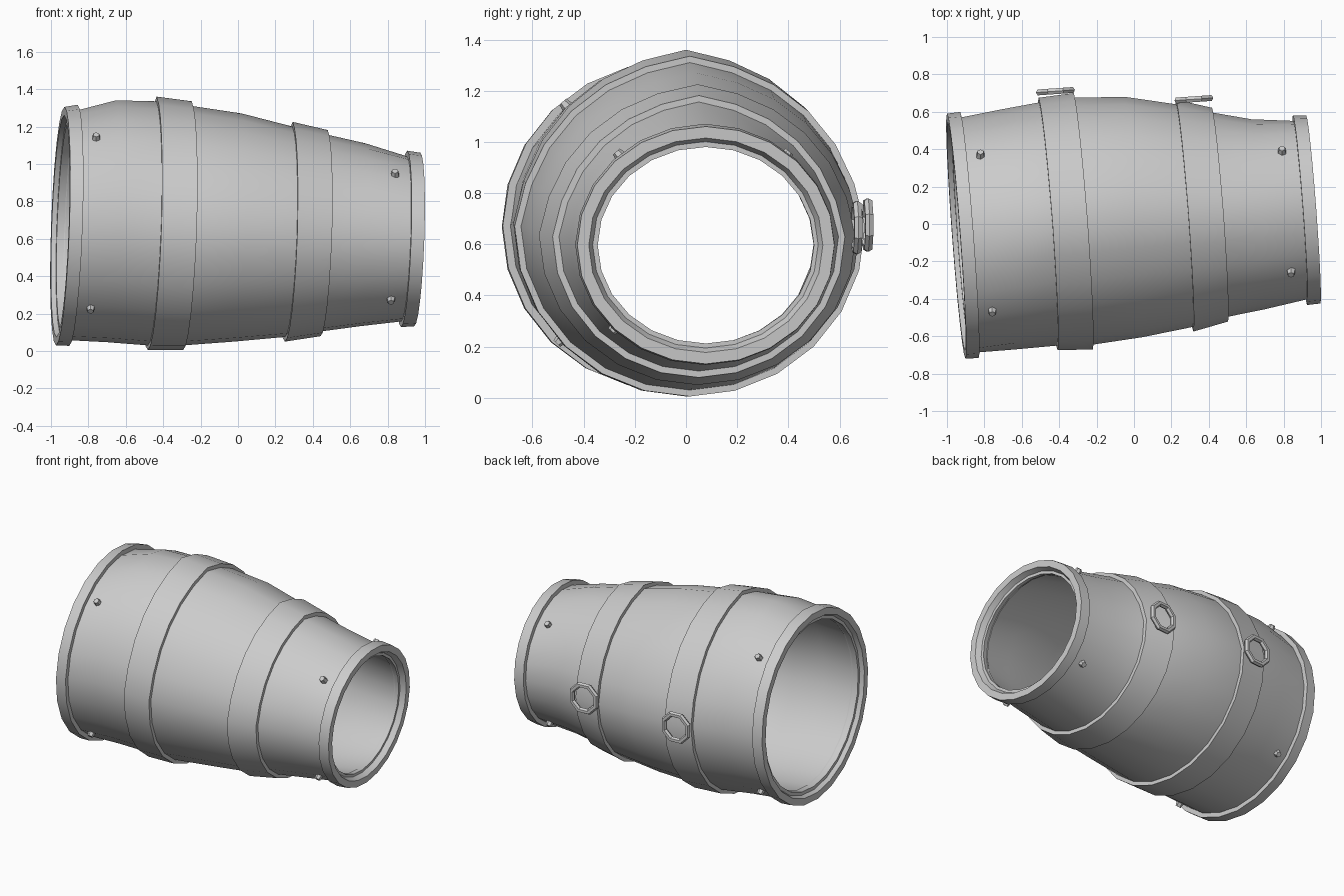
import bpy, bmesh
from math import sin, cos, radians, pi
from mathutils import Vector, Matrix

if "Cube" in bpy.data.objects:
    bpy.data.objects.remove(bpy.data.objects["Cube"])

SIDES = 24
steel = bpy.data.materials.new("light_grey_metal")
steel.use_nodes = True
steel.diffuse_color = (0.6, 0.6, 0.6, 1)
steel.node_tree.nodes["Principled BSDF"].inputs["Base Color"].default_value = (0.6, 0.6, 0.6, 1)

# Sleeve cross-sections: station, back/front limits, bottom/top limits, ridge strength
SECTIONS = [
    (-0.93, -0.69, 0.56, 0.06, 1.275, 0),
    (-0.68, -0.67, 0.61, 0.047, 1.34, 0.7),
    (-0.46, -0.65, 0.65, 0.03, 1.335, 1),
    (-0.27, -0.645, 0.675, 0.03, 1.31, 1),
    (0.0, -0.605, 0.68, 0.05, 1.27, 1),
    (0.275, -0.55, 0.64, 0.075, 1.2, 1),
    (0.47, -0.495, 0.595, 0.105, 1.155, 1),
    (0.67, -0.455, 0.56, 0.132, 1.11, 0.8),
    (0.93, -0.395, 0.55, 0.162, 1.03, 0),
]


def section(x):
    """Interpolated cross-section limits at a station along the sleeve."""
    x = min(max(x, SECTIONS[0][0]), SECTIONS[-1][0])
    for a, b in zip(SECTIONS, SECTIONS[1:]):
        if x <= b[0]:
            t = (x - a[0]) / (b[0] - a[0])
            return [p + (q - p) * t for p, q in zip(a[1:], b[1:])]


def point(x, angle, offset):
    """Point on the slanted sleeve surface; the angle runs from the top."""
    y0, y1, z0, z1, ridge = section(x)
    s, c = sin(angle), cos(angle)
    squash = 1
    if c > 0.001:
        squash -= 0.045 * ridge * abs(sin(2 * angle)) ** 0.6
    y = (y0 + y1) / 2 + ((y1 - y0) / 2 * squash + offset) * s
    z = (z0 + z1) / 2 + ((z1 - z0) / 2 * squash + offset) * c
    return Vector((x - 0.075 * y + 0.035 * (z - 0.65), y, z))


def finish(name, bm, sharp=45):
    bmesh.ops.recalc_face_normals(bm, faces=bm.faces)
    for f in bm.faces:
        f.smooth = True
    for e in bm.edges:
        e.smooth = e.calc_face_angle(0) < radians(sharp)
    mesh = bpy.data.meshes.new(name)
    bm.to_mesh(mesh)
    bm.free()
    mesh.materials.append(steel)
    obj = bpy.data.objects.new(name, mesh)
    bpy.context.collection.objects.link(obj)
    return obj


def hoop(name, profile):
    """Closed profile of (station, offset) pairs swept round the sleeve."""
    bm = bmesh.new()
    rings = [[bm.verts.new(point(x, 2 * pi * i / SIDES, off)) for i in range(SIDES)]
             for x, off in profile]
    for k, ring in enumerate(rings):
        nxt = rings[(k + 1) % len(rings)]
        for i in range(SIDES):
            j = (i + 1) % SIDES
            bm.faces.new((ring[i], ring[j], nxt[j], nxt[i]))
    return finish(name, bm)


# Thick tapered sleeve
stations = [s[0] for s in SECTIONS]
hoop("sleeve", [(x, 0) for x in stations] + [(x, -0.05) for x in reversed(stations)])

# Raised bands
for name, a, b in (("wide_band", -0.46, -0.27), ("narrow_band", 0.275, 0.465)):
    hoop(name, [(a, -0.02), (a, 0.025), (b, 0.025), (b, -0.02)])

# End rims with a bevelled mouth
for name, inner, outer in (("right_rim", -0.885, -0.956), ("left_rim", 0.895, 0.966)):
    hoop(name, [(inner, -0.053), (inner, 0.03), (outer, 0.03), (outer, -0.015)])

# Rivets near both ends
for end, x in (("right", -0.81), ("left", 0.81)):
    for n, deg in enumerate((42, 136, -136, -42)):
        a = radians(deg)
        out = Vector((0, sin(a), cos(a)))
        turn = out.to_track_quat('Z', 'Y').to_matrix().to_4x4()
        bm = bmesh.new()
        bmesh.ops.create_cone(bm, cap_ends=True, segments=6, radius1=0.029, radius2=0.018,
                              depth=0.05, matrix=Matrix.Translation(point(x, a, 0)) @ turn)
        finish(f"{end}_rivet_{n + 1}", bm, 20)

# Octagonal strap rings on the back
for name, loc in (("wide_strap_ring", (-0.42, 0.71, 0.675)),
                  ("narrow_strap_ring", (0.32, 0.667, 0.665))):
    bm = bmesh.new()
    place = Matrix.Translation(loc) @ Matrix.Rotation(radians(4), 4, 'Z')
    loops = []
    for i in range(8):
        a = 2 * pi * (i + 0.5) / 8
        loops.append([])
        for j in range(6):
            b = 2 * pi * j / 6
            r = 0.094 + 0.019 * cos(b)
            loops[-1].append(bm.verts.new(place @ Vector((r * cos(a), 0.018 * sin(b), r * sin(a)))))
    for i in range(8):
        p, q = loops[i], loops[(i + 1) % 8]
        for j in range(6):
            k = (j + 1) % 6
            bm.faces.new((p[j], p[k], q[k], q[j]))
    finish(name, bm, 30)
